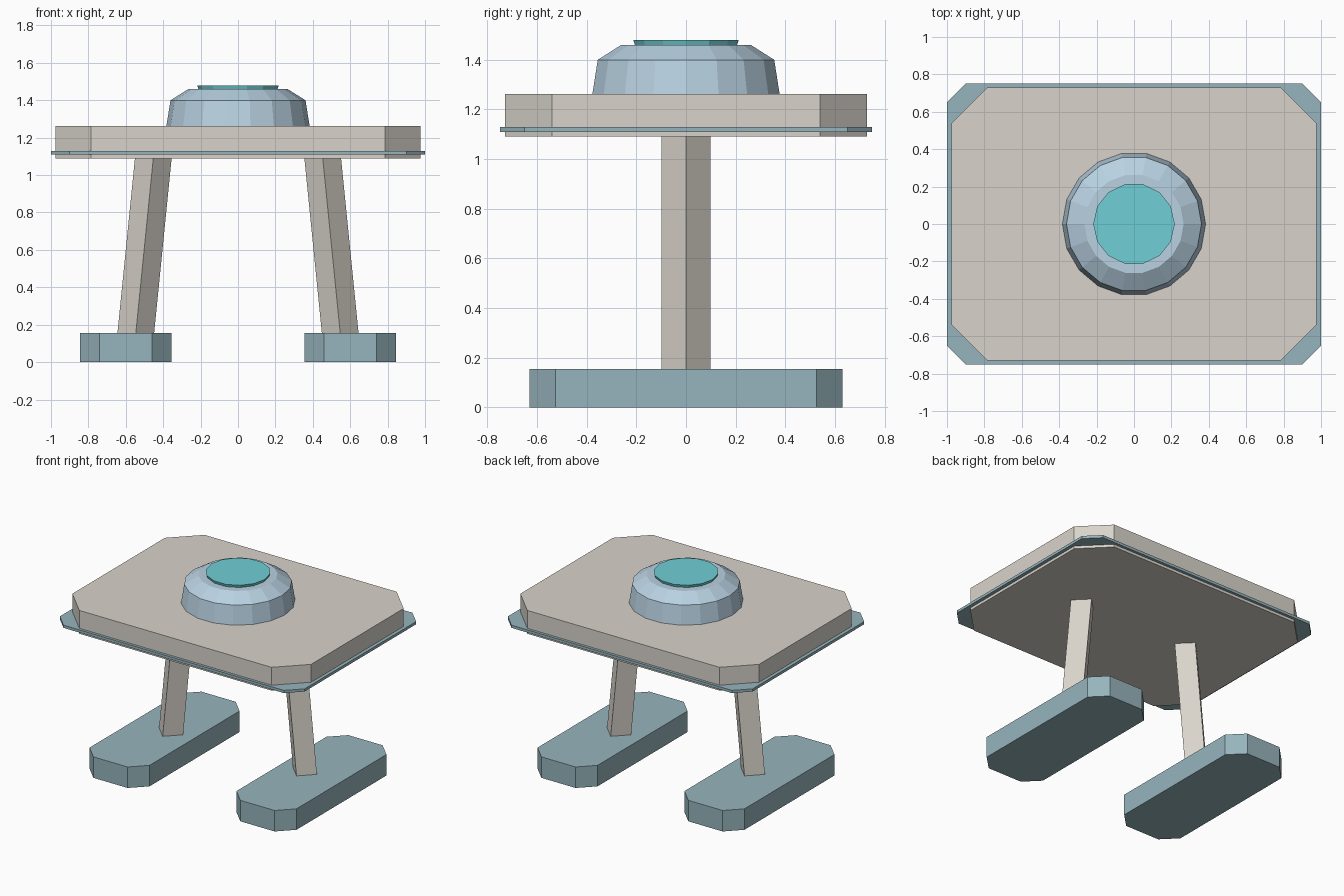
import bpy
import bmesh
from math import cos, sin, tau
from mathutils import Vector

cube = bpy.data.objects.get("Cube")
if cube:
    bpy.data.objects.remove(cube, do_unlink=True)


def srgb(c):
    return c / 12.92 if c <= 0.04045 else ((c + 0.055) / 1.055) ** 2.4


def material(name, r, g, b):
    colour = (*[srgb(c / 255) for c in (r, g, b)], 1)
    mat = bpy.data.materials.new(name)
    mat.use_nodes = True
    mat.diffuse_color = colour
    mat.node_tree.nodes["Principled BSDF"].inputs["Base Color"].default_value = colour
    return mat


stone = material("warm grey", 217, 212, 203)
slate = material("slate teal", 150, 180, 188)
pale_blue = material("pale blue", 184, 209, 225)
turquoise = material("turquoise", 112, 208, 214)


def loft(name, rings, mat):
    """Join stacked rings of points with side faces and cap both ends."""
    bm = bmesh.new()
    loops = [[bm.verts.new(p) for p in ring] for ring in rings]
    for low, high in zip(loops, loops[1:]):
        for i in range(len(low)):
            j = (i + 1) % len(low)
            bm.faces.new((low[i], low[j], high[j], high[i]))
    bm.faces.new(loops[0][::-1])
    bm.faces.new(loops[-1])
    bmesh.ops.recalc_face_normals(bm, faces=bm.faces[:])
    mesh = bpy.data.meshes.new(name)
    bm.to_mesh(mesh)
    bm.free()
    mesh.materials.append(mat)
    obj = bpy.data.objects.new(name, mesh)
    bpy.context.collection.objects.link(obj)
    return obj


def circle(radius, z, sides, x=0):
    return [Vector((x + radius * cos(tau * i / sides), radius * sin(tau * i / sides), z))
            for i in range(sides)]


def clipped_slab(name, hx, hy, cut, z0, z1, mat, x=0):
    """Rectangular slab with its four upright corners cut off."""
    a, b = hx - cut, hy - cut
    outline = [(hx, -b), (hx, b), (a, hy), (-a, hy), (-hx, b), (-hx, -b), (-a, -hy), (a, -hy)]
    return loft(name, [[(x + px, py, z) for px, py in outline] for z in (z0, z1)], mat)


# Body slab and the thin trim around it
clipped_slab("body", 0.975, 0.73, 0.19, 1.09, 1.262, stone)
clipped_slab("trim", 1.0, 0.75, 0.1, 1.11, 1.13, slate)

# Dome and the flared disc on top
loft("dome", [circle(r, z, 18) for r, z in ((0.385, 1.25), (0.383, 1.262), (0.361, 1.4), (0.265, 1.46))],
     pale_blue)
loft("dome_cap", [circle(0.208, 1.45, 14), circle(0.218, 1.48, 14)], turquoise)

# Splayed diamond legs on long feet
for side, s in (("left", 1), ("right", -1)):
    loft(side + "_leg", [circle(0.098, 0.14, 4, s * 0.548), circle(0.098, 1.1, 4, s * 0.452)], stone)
    clipped_slab(side + "_foot", 0.245, 0.63, 0.105, 0, 0.155, slate, s * 0.6)
